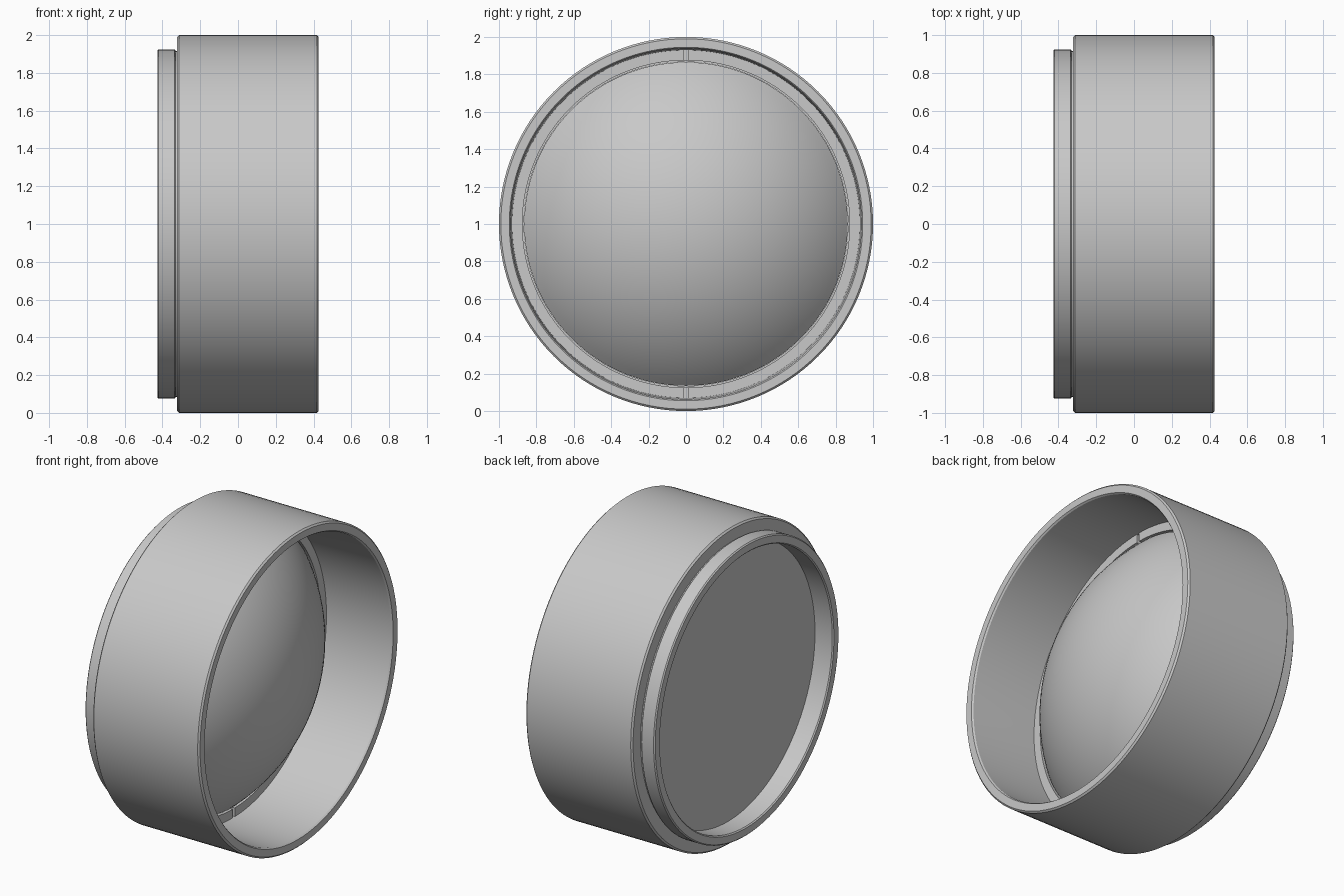
import bpy
import bmesh
from math import sin, cos, pi, atan2, hypot, radians

cube = bpy.data.objects.get("Cube")
if cube:
    bpy.data.objects.remove(cube, do_unlink=True)

SEGMENTS = 128

grey = bpy.data.materials.new("plain grey")
grey.use_nodes = True
colour = (0.58, 0.58, 0.58, 1)
grey.diffuse_color = colour
grey.node_tree.nodes["Principled BSDF"].inputs["Base Color"].default_value = colour


def lathe(name, profile, start=0.0, sweep=2 * pi, closed=True, steps=SEGMENTS):
    """Turn an (x, radius) profile about the x axis; a partial sweep gets end caps."""
    full = sweep > 2 * pi - 1e-6
    bm = bmesh.new()
    rings = []
    for i in range(steps if full else steps + 1):
        a = start + sweep * i / steps
        rings.append([bm.verts.new((x, r * sin(a), 1 + r * cos(a))) for x, r in profile])
    n = len(profile)
    for i in range(steps):
        a, b = rings[i], rings[(i + 1) % len(rings)]
        for j in range(n if closed else n - 1):
            k = (j + 1) % n
            bm.faces.new((a[j], a[k], b[k], b[j]))
    if not full:
        bm.faces.new(rings[0])
        bm.faces.new(rings[-1])
    # Profile points on the axis collapse into one pole
    bmesh.ops.remove_doubles(bm, verts=bm.verts, dist=1e-5)
    bmesh.ops.recalc_face_normals(bm, faces=bm.faces)
    mesh = bpy.data.meshes.new(name)
    bm.to_mesh(mesh)
    bm.free()
    obj = bpy.data.objects.new(name, mesh)
    bpy.context.collection.objects.link(obj)
    mesh.materials.append(grey)
    bpy.ops.object.select_all(action='DESELECT')
    obj.select_set(True)
    bpy.context.view_layer.objects.active = obj
    bpy.ops.object.shade_smooth_by_angle(angle=radians(30))
    return obj


# Barrel: outer sleeve, narrow groove, stepped rear rim, bore and inner shoulder
BORE = 0.866
lathe("barrel", [
    (0.427, 0.945), (0.427, 0.99), (0.417, 1.0),
    (-0.312, 1.0), (-0.322, 0.99), (-0.322, 0.915),
    (-0.332, 0.915), (-0.332, 0.92), (-0.337, 0.925),
    (-0.42, 0.925), (-0.427, 0.918), (-0.427, 0.873),
    (-0.42, BORE), (-0.12, BORE), (-0.12, 0.93), (-0.03, 0.93),
    (0.417, 0.938),
])

# Retaining ring: a base plus two arcs, leaving a slot at top and bottom
lathe("retaining_ring_base", [(-0.12, 0.875), (-0.06, 0.875), (-0.06, 0.93), (-0.12, 0.93)])
SLOT = 0.012
for side, start in (("left", 0), ("right", pi)):
    lathe("retaining_ring_" + side,
          [(-0.06, 0.875), (-0.03, 0.875), (-0.03, 0.93), (-0.06, 0.93)],
          start + SLOT, pi - 2 * SLOT, steps=SEGMENTS // 2)

# Lens: flat back, straight edge and spherical dome
RIM, EDGE_X, DEPTH = 0.865, -0.035, 0.75
radius = hypot(RIM, DEPTH)
edge_angle = atan2(RIM, DEPTH)
dome = [(EDGE_X - DEPTH + radius * cos(edge_angle * t / 20), radius * sin(edge_angle * t / 20))
        for t in range(20, -1, -1)]
lathe("lens", [(-0.3, 0), (-0.3, RIM)] + dome, closed=False)
